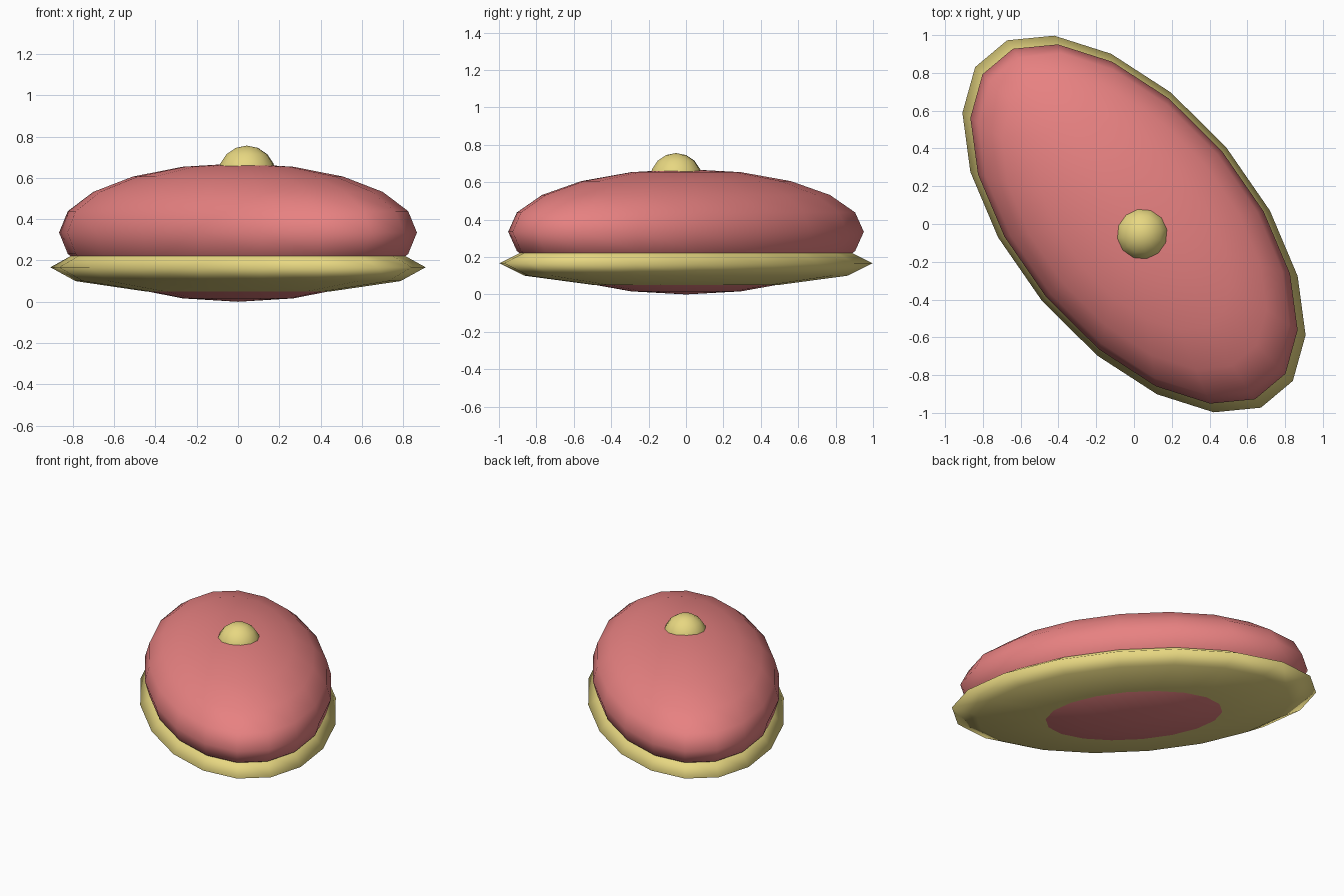
import bpy
from math import radians

if "Cube" in bpy.data.objects:
    bpy.data.objects.remove(bpy.data.objects["Cube"])


def material(name, rgb):
    m = bpy.data.materials.new(name)
    m.diffuse_color = (*rgb, 1)
    m.use_nodes = True
    m.node_tree.nodes["Principled BSDF"].inputs["Base Color"].default_value = m.diffuse_color
    return m


pink = material("pink", (0.80, 0.22, 0.22))
cream = material("cream", (0.80, 0.68, 0.22))


def ellipsoid(name, loc, semi, segs, rings, mat, turn=130):
    """Smooth flattened sphere turned about z."""
    bpy.ops.mesh.primitive_uv_sphere_add(segments=segs, ring_count=rings, radius=1,
                                         location=loc, rotation=(0, 0, radians(turn)))
    ob = bpy.context.object
    ob.name = name
    ob.scale = semi
    bpy.ops.object.transform_apply(location=False, rotation=True, scale=True)
    bpy.ops.object.shade_smooth()
    ob.data.materials.append(mat)
    return ob


# Main oval body, resting on the ground
ellipsoid("body", (0, 0, 0.335), (1.14, 0.605, 0.335), 18, 10, pink)

# Thin wide rim around the lower half
ellipsoid("rim", (0, 0, 0.167), (1.195, 0.635, 0.134), 18, 6, cream)

# Small round knob, slightly off centre on top
ellipsoid("knob", (0.043, -0.053, 0.614), (0.142, 0.142, 0.142), 12, 8, cream)
